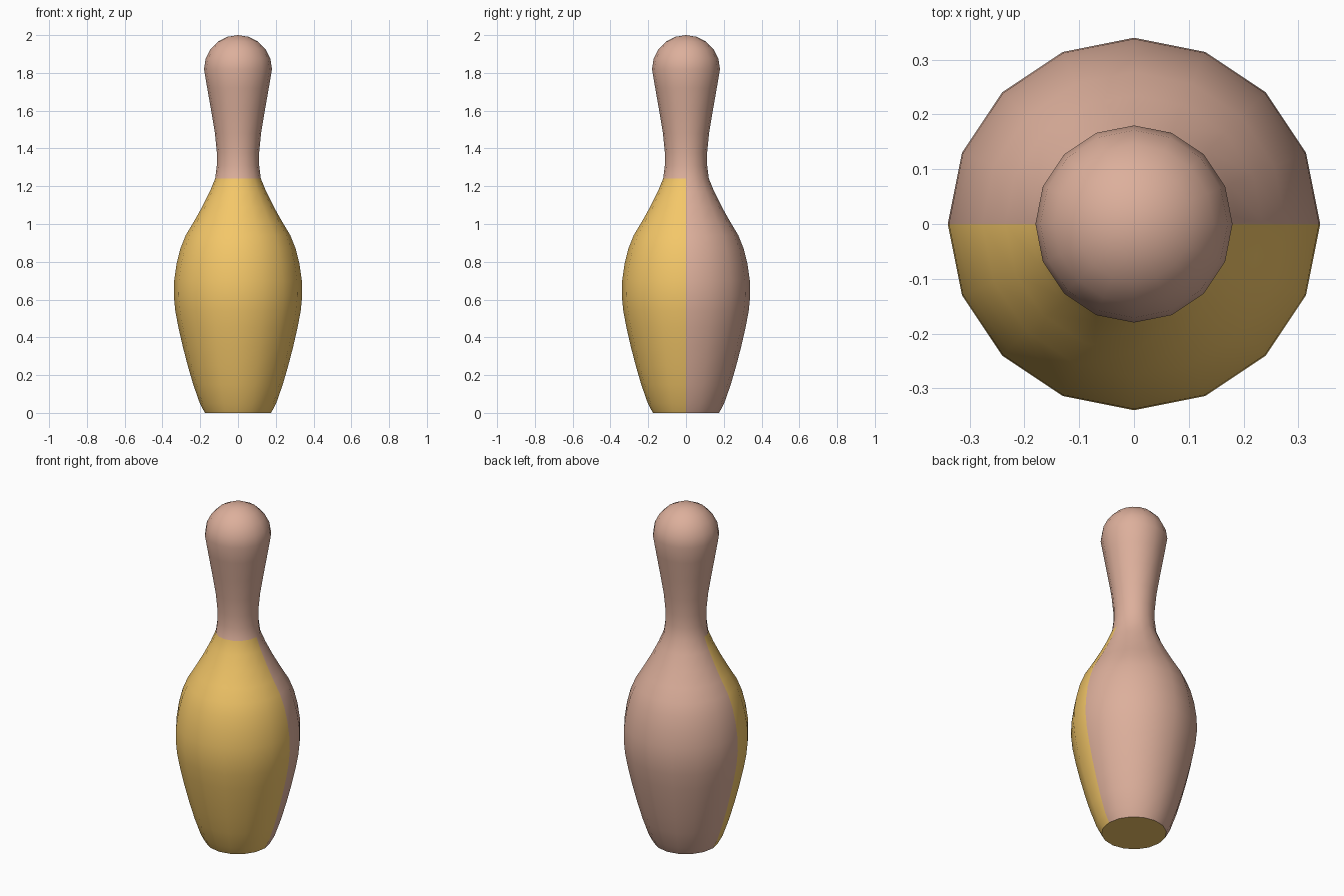
import bpy, bmesh
from math import sin, cos, pi, radians

if "Cube" in bpy.data.objects:
    bpy.data.objects.remove(bpy.data.objects["Cube"])

SIDES = 16
NECK_SPLIT = 1.24

# Profile (radius, height) from base to the widest part of the head
profile = [(0.175, 0.0), (0.202, 0.05), (0.237, 0.15), (0.266, 0.25),
           (0.292, 0.35), (0.315, 0.45), (0.332, 0.54), (0.34, 0.62),
           (0.338, 0.70), (0.325, 0.79), (0.305, 0.87), (0.277, 0.94),
           (0.235, 1.01), (0.19, 1.09), (0.15, 1.17), (0.121, NECK_SPLIT),
           (0.112, 1.31), (0.112, 1.38), (0.122, 1.48), (0.142, 1.60),
           (0.163, 1.72), (0.18, 1.82)]
# Round head
profile += [(0.18 * cos(a), 1.82 + 0.18 * sin(a))
            for a in (radians(d) for d in (18, 36, 54, 72))]


def material(name, colour):
    mat = bpy.data.materials.new(name)
    mat.diffuse_color = (*colour, 1)
    mat.use_nodes = True
    mat.node_tree.nodes["Principled BSDF"].inputs["Base Color"].default_value = mat.diffuse_color
    return mat


# Lathe the pin
bm = bmesh.new()
rings = [[bm.verts.new((r * cos(2 * pi * i / SIDES), r * sin(2 * pi * i / SIDES), z))
          for i in range(SIDES)] for r, z in profile]
for low, high in zip(rings, rings[1:]):
    for i in range(SIDES):
        j = (i + 1) % SIDES
        bm.faces.new((low[i], low[j], high[j], high[i]))
tip = bm.verts.new((0, 0, 2.0))
for i in range(SIDES):
    bm.faces.new((rings[-1][i], rings[-1][(i + 1) % SIDES], tip))
base = bm.faces.new(rings[0][::-1])

# Gold front half and base, pink elsewhere
for f in bm.faces:
    c = f.calc_center_median()
    f.material_index = int(f is base or (c.y < 0 and c.z < NECK_SPLIT))

mesh = bpy.data.meshes.new("bowling_pin")
bm.to_mesh(mesh)
bm.free()
mesh.materials.append(material("pink", (0.72, 0.43, 0.33)))
mesh.materials.append(material("gold", (0.90, 0.57, 0.14)))
pin = bpy.data.objects.new("bowling_pin", mesh)
bpy.context.collection.objects.link(pin)

# Smooth body with a sharp base rim
bpy.context.view_layer.objects.active = pin
pin.select_set(True)
bpy.ops.object.shade_smooth_by_angle(angle=radians(40))
